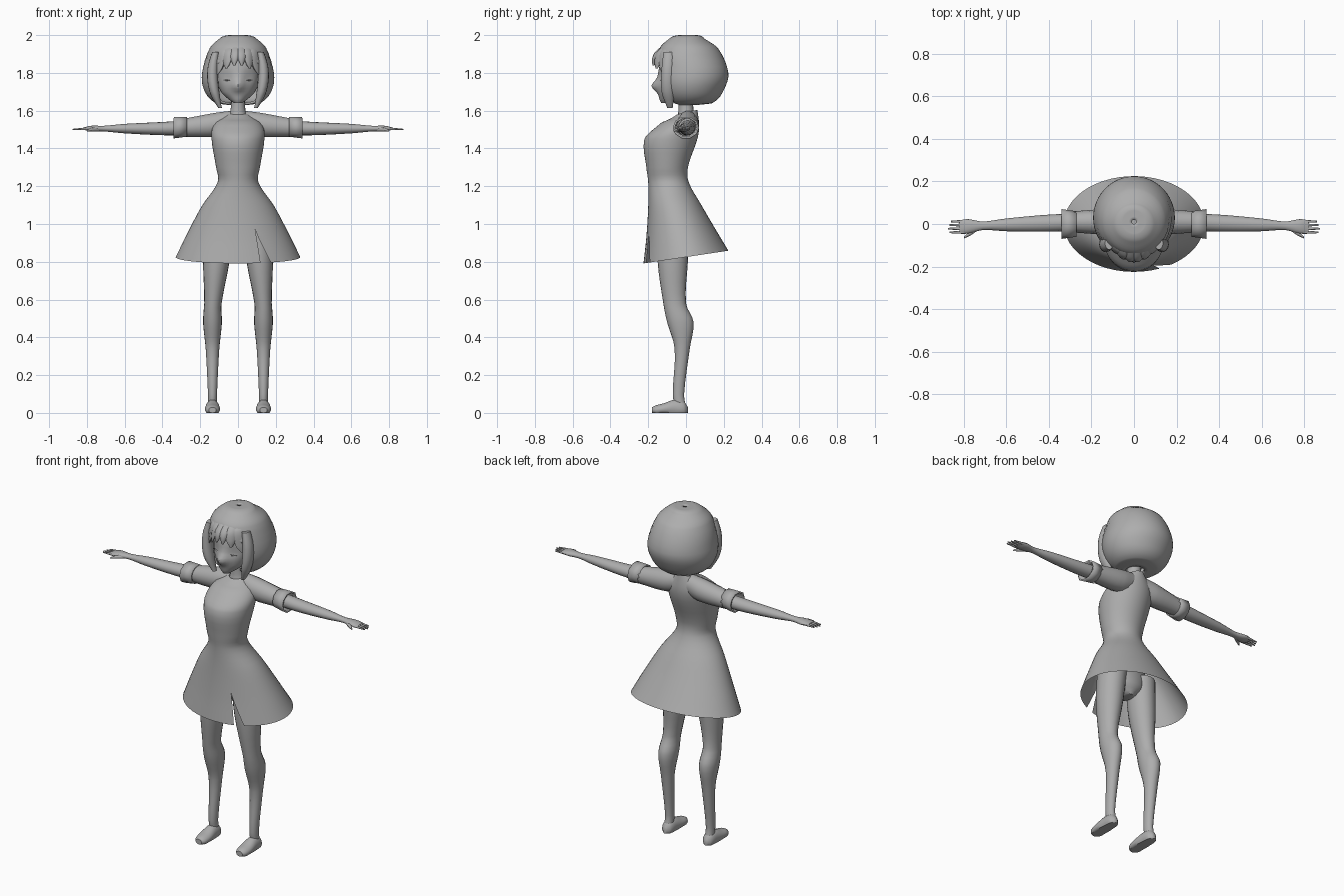
import bpy, bmesh, math
from math import sin, cos, pi, exp
from mathutils import Vector

if "Cube" in bpy.data.objects:
    bpy.data.objects.remove(bpy.data.objects["Cube"])

colour = (.42, .42, .42, 1)
grey = bpy.data.materials.new("plain_grey")
grey.use_nodes = True
grey.diffuse_color = colour
grey.node_tree.nodes["Principled BSDF"].inputs["Base Color"].default_value = colour


def smooth_rows(rows, steps):
    """Ease a smooth curve through the given cross-section rows."""
    rows = [Vector(row) for row in rows]
    last = len(rows) - 1

    def slope(index):
        before = rows[max(index - 1, 0)]
        after = rows[min(index + 1, last)]
        return (after - before) / (after[0] - before[0])

    result = []
    for index in range(last):
        start, end = rows[index], rows[index + 1]
        length = end[0] - start[0]
        for step in range(steps):
            s = step / steps
            blend = s * s * (3 - 2 * s)
            point = start.lerp(end, blend)
            point += slope(index) * length * s * (1 - s) ** 2
            point -= slope(index + 1) * length * s * s * (1 - s)
            result.append(point)
    return result + [rows[last]]


def finish(name, bm, mirror, thickness, sharp_angle):
    """Turn a bmesh into a shaded object with its modifiers."""
    bmesh.ops.recalc_face_normals(bm, faces=bm.faces)
    mesh = bpy.data.meshes.new(name)
    bm.to_mesh(mesh)
    bm.free()
    mesh.materials.append(grey)
    part = bpy.data.objects.new(name, mesh)
    bpy.context.collection.objects.link(part)
    if thickness:
        solid = part.modifiers.new("thickness", "SOLIDIFY")
        solid.thickness = thickness
        solid.offset = -1
    if mirror:
        part.modifiers.new("mirror", "MIRROR")
    bpy.ops.object.select_all(action="DESELECT")
    part.select_set(True)
    bpy.context.view_layer.objects.active = part
    bpy.ops.object.shade_smooth_by_angle(angle=math.radians(sharp_angle))


def loft(name, axis, rows, at=(0, 0), sides=16, steps=4, cap=True, mirror=False,
         seam=0, gap=None, warp=None, thickness=0, sharp_angle=50):
    """Skin elliptical rows: place on axis, half width, low limit, high limit."""
    bm = bmesh.new()
    grid = []
    for place, half, low, high in smooth_rows(rows, steps):
        first, second = gap(place) if gap else (0, 0)
        sweep = 2 * pi - first - second
        line = []
        for side in range(sides + 1):
            turn = seam + first + sweep * side / sides
            u = at[0] + half * cos(turn)
            v = at[1] + (low + high) / 2 + (high - low) / 2 * sin(turn)
            spot = {"x": (place, u, v), "y": (u, place, v), "z": (u, v, place)}[axis]
            line.append(bm.verts.new(warp(*spot) if warp else spot))
        grid.append(line)
    for lower, upper in zip(grid, grid[1:]):
        for side in range(sides):
            bm.faces.new((lower[side], lower[side + 1], upper[side + 1], upper[side]))
    bmesh.ops.remove_doubles(bm, verts=bm.verts, dist=.00002)
    if cap:
        open_edges = [edge for edge in bm.edges if edge.is_boundary]
        bmesh.ops.holes_fill(bm, edges=open_edges, sides=0)
    finish(name, bm, mirror, thickness, sharp_angle)


# Dress: bodice and flared skirt in one sheet, tilted collar and hem
waist, collar = 1.2, 1.54


def dress_shape(x, y, z):
    if z < waist:
        z += (waist - z) * y * .4
    elif z > collar:
        z += (z - collar) * (y - .04) * 4
    return x, y, z


# The slit at the front left widens towards the hem
def skirt_slit(z):
    return max(0, .98 - z) * 1.2, 0


loft("dress", "z", [
    (1.6, .05, -.05, .06), (1.52, .13, -.15, .07), (1.45, .14, -.22, .06),
    (1.3, .116, -.21, .01), (1.22, .108, -.2, .015), (1.1, .19, -.2, .08),
    (.95, .27, -.21, .16), (.825, .33, -.225, .225)],
    sides=48, cap=False, seam=-1.2, warp=dress_shape, gap=skirt_slit)

# Sleeves and turned cuffs, measured from shoulder height
shoulder = 1.5
loft("sleeves", "x", [
    (.04, .05, -.02, .1), (.12, .06, -.04, .09), (.28, .05, -.04, .06)],
    at=(.01, shoulder), sides=14, mirror=True)
loft("cuffs", "x", [(.27, .06, -.04, .07), (.34, .07, -.05, .07)],
     at=(0, shoulder), sides=10, steps=1, cap=False, mirror=True,
     thickness=.01, sharp_angle=40)


# Arms drift forward slightly and run into flat palms
def arm_drift(x, y, z):
    return x, y + .02 - .04 * x, z


loft("arms", "x", [
    (.25, .04, -.03, .05), (.4, .04, -.03, .04), (.6, .03, -.02, .03),
    (.71, .02, -.01, .02), (.78, .034, -.01, .02), (.82, .03, 0, .01)],
    at=(0, shoulder), mirror=True, warp=arm_drift)

# Fingers fan out in a row, the thumb points forward
for number in range(4):
    across = .012 - .017 * number
    tip = .875 - .008 * abs(number - 2)
    loft(f"finger_{number + 1}", "x",
         [(.79, .008, -.004, .012), (tip, .004, -.002, .004)],
         at=(across, shoulder), sides=8, steps=2, mirror=True)


def thumb_lean(x, y, z):
    return x, y - .7 * (x - .73), z


loft("thumb", "x", [(.73, .012, -.01, .01), (.77, .012, -.01, .01), (.8, .004, -.01, 0)],
     at=(-.015, shoulder), sides=8, mirror=True, warp=thumb_lean)

# Legs lean inward above the knee and meet at the hips
stance, knee = .135, .55


def thigh_lean(x, y, z):
    return x - .08 * max(0, z - knee), y, z


loft("legs", "z", [
    (.03, .024, -.06, 0), (.1, .024, -.07, -.01), (.34, .036, -.06, .02),
    (.48, .05, -.1, .04), (.58, .046, -.12, 0), (.8, .07, -.15, .01),
    (1, .08, -.15, .02)],
    at=(stance, 0), sides=20, mirror=True, warp=thigh_lean)
loft("hips", "z", [
    (.87, .03, -.11, -.02), (.93, .11, -.15, .01), (1.05, .13, -.16, 0),
    (waist, .09, -.17, -.01)], sides=20)


# Feet with flat soles
def flat_sole(x, y, z):
    return x, y, max(0, z)


loft("feet", "y", [
    (-.18, .02, 0, .03), (-.16, .034, -.01, .04), (-.12, .04, -.01, .05),
    (-.06, .036, -.02, .07), (-.01, .03, -.02, .06), (.01, .01, 0, .03)],
    at=(stance, 0), sides=20, mirror=True, warp=flat_sole)

# Neck
loft("neck", "z", [(1.55, .06, -.05, .06), (1.6, .04, -.04, .04), (1.7, .035, -.04, .04)])


# Head with pointed nose and shallow eye sockets
def bump(x, z, width):
    return exp(-(x * x + z * z) / width ** 2)


def face_shape(x, y, z):
    if y < -.04:
        y -= .034 * bump(x, z - 1.73, .03)
        y += .012 * bump(abs(x) - .055, z - 1.775, .03)
    return x, y, z


loft("head", "z", [
    (1.64, .02, -.13, -.08), (1.66, .05, -.14, 0), (1.7, .09, -.146, .06),
    (1.78, .117, -.15, .12), (1.9, .11, -.12, .14), (1.95, .06, -.07, .08)],
    sides=40, steps=5, warp=face_shape)


# Closed eyelids wrap back around the face
def eyelid_curve(x, y, z):
    return x, y + 6 * x * x, z + 8 * (x - .06) ** 2


loft("closed_eyelids", "x", [(.03, .004, 0, .006), (.06, .006, 0, .008), (.09, .004, 0, .006)],
     at=(-.142, 1.757), sides=8, mirror=True, warp=eyelid_curve)


# Bobbed hair shell, open around the face
def face_opening(z):
    half_angle = .82 * min(1, max(0, (1.9 - z) / .06))
    return half_angle, half_angle


loft("hair_shell", "z", [
    (2, .01, 0, .02), (1.999, .06, -.05, .07), (1.98, .1, -.09, .1),
    (1.93, .15, -.14, .17), (1.8, .19, -.166, .224), (1.71, .18, -.15, .2),
    (1.64, .12, -.1, .14), (1.63, .05, -.05, .06)],
    sides=44, cap=False, seam=-pi / 2, gap=face_opening, thickness=.012)


# Pointed fringe locks fan out and wrap around the forehead
def fringe_shape(x, y, z):
    x *= 1 + 2 * (1.9 - z)
    return x, y + 5 * x * x, z


for number in range(6):
    across = .036 * (number - 2.5)
    low = 1.84 - 6 * across ** 2
    loft(f"fringe_lock_{number + 1}", "z", [
        (low, .004, -.18, -.17), (low + .04, .022, -.18, -.15),
        (1.91, .03, -.165, -.13), (1.95, .03, -.12, -.08)],
        at=(across, 0), sides=10, warp=fringe_shape)


# Long locks framing the face, curving in at both ends
def lock_curve(x, y, z):
    return x - 1.3 * (z - 1.79) ** 2, y, z


loft("side_locks", "z", [
    (1.615, .01, -.1, -.07), (1.7, .026, -.13, -.06), (1.82, .028, -.13, -.06),
    (1.91, .02, -.12, -.06)],
    at=(.135, 0), sides=14, mirror=True, warp=lock_curve)
